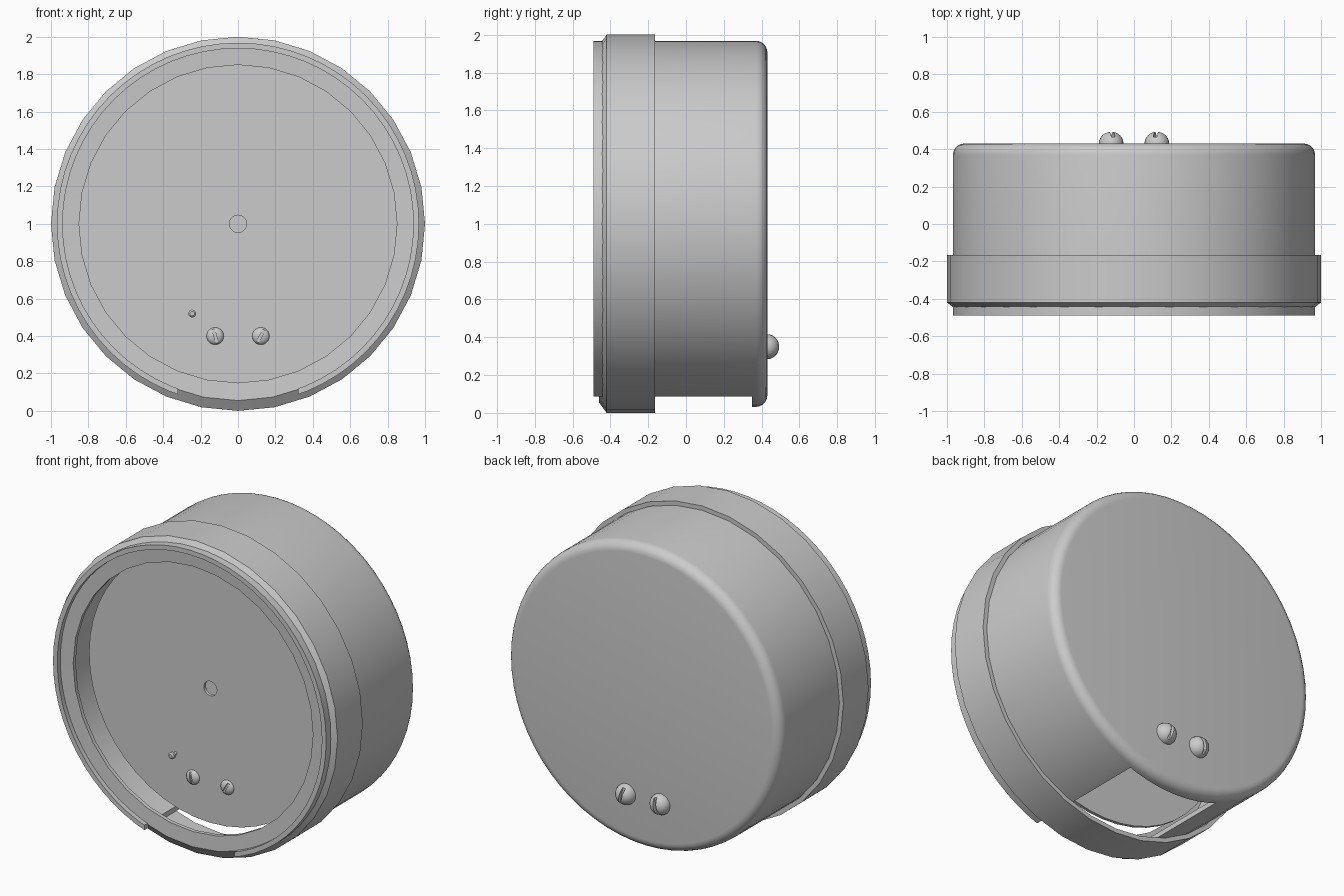
import bpy, bmesh
from math import sin, cos, pi, radians
from mathutils import Matrix

if "Cube" in bpy.data.objects:
    bpy.data.objects.remove(bpy.data.objects["Cube"])

CZ = 1.0  # height of the case axis


def finish(name, bm, smooth=True):
    bmesh.ops.remove_doubles(bm, verts=bm.verts, dist=1e-5)
    bmesh.ops.recalc_face_normals(bm, faces=bm.faces)
    me = bpy.data.meshes.new(name)
    bm.to_mesh(me)
    bm.free()
    ob = bpy.data.objects.new(name, me)
    bpy.context.collection.objects.link(ob)
    bpy.ops.object.select_all(action='DESELECT')
    bpy.context.view_layer.objects.active = ob
    ob.select_set(True)
    if smooth:
        bpy.ops.object.shade_smooth_by_angle(angle=radians(30))
    return ob


def lathe(name, profile, segs, x=0.0, z=CZ):
    """Revolve (radius, y) points about an axis parallel to y."""
    bm = bmesh.new()
    rings = [[bm.verts.new((x + r * cos(2 * pi * i / segs), y, z + r * sin(2 * pi * i / segs)))
              for i in range(segs)] for r, y in profile]
    for a, b in zip(rings, rings[1:]):
        for i in range(segs):
            j = (i + 1) % segs
            bm.faces.new((a[i], a[j], b[j], b[i]))
    return finish(name, bm)


def cut_box(ob, centre, size, turn=0.0):
    """Subtract a box, turned about the y axis."""
    bm = bmesh.new()
    bmesh.ops.create_cube(bm, size=1, matrix=Matrix.Translation(centre)
                          @ Matrix.Rotation(turn, 4, 'Y') @ Matrix.Diagonal((*size, 1)))
    cutter = finish("cutter", bm, smooth=False)
    cutter.hide_render = True
    mod = ob.modifiers.new("cut", 'BOOLEAN')
    mod.operation, mod.object, mod.solver = 'DIFFERENCE', cutter, 'EXACT'
    bpy.context.view_layer.objects.active = ob
    bpy.ops.object.modifier_move_to_index(modifier=mod.name, index=0)
    bpy.ops.object.modifier_apply(modifier=mod.name)
    bpy.data.objects.remove(cutter)


def screw(name, x, z, y, r, h, side, turn):
    """Slotted dome head on a plane at y; side is the direction it points."""
    dome = [(r * cos(t * pi / 12), y + side * h * sin(t * pi / 12)) for t in range(7)]
    ob = lathe(name, [(0, y - side * 0.01), (r, y - side * 0.01)] + dome, 24, x, z)
    cut_box(ob, (x, y + side * h, z), (r * 0.3, h * 0.9, r * 3), turn)


def fillet(r, y, rad):
    return [(r + rad * cos(t * pi / 12), y + rad * sin(t * pi / 12)) for t in range(7)]


# cup-shaped case with a rounded back edge, open in front
outer = [(0.968, -0.49)] + fillet(0.908, 0.37, 0.06) + [(0, 0.43)]
inner = [(0, 0.40)] + fillet(0.908, 0.37, 0.03)[::-1] + [(0.938, -0.49), (0.968, -0.49)]
case = lathe("case", outer + inner, 64)
# opening in the bottom of the wall
cut_box(case, (0, -0.125, 0.05), (0.64, 0.95, 0.4))

# bezel ring with chamfered front and inward flange
lathe("bezel", [(0.972, -0.165), (1.0, -0.165), (1.0, -0.42), (0.945, -0.46), (0.85, -0.455),
                (0.85, -0.43), (0.972, -0.43), (0.972, -0.165)], 32)

# dial plate with a centre hole
lathe("dial", [(0.046, -0.28), (0.86, -0.28), (0.86, -0.26), (0.046, -0.26), (0.046, -0.28)], 48)

# stop pin on the dial
lathe("stop_pin", [(0, -0.27), (0.01, -0.27), (0.01, -0.31), (0.021, -0.31),
                   (0.021, -0.325), (0.012, -0.333), (0, -0.333)], 16, -0.245, 0.52)

# slotted screws on the dial and on the case back
for side, x, front_turn, back_turn in (("left", -0.122, -15, 12), ("right", 0.122, 28, -10)):
    screw("dial_screw_" + side, x, 0.40, -0.28, 0.046, 0.025, -1, radians(front_turn))
    screw("back_screw_" + side, x, 0.35, 0.43, 0.066, 0.063, 1, radians(back_turn))
